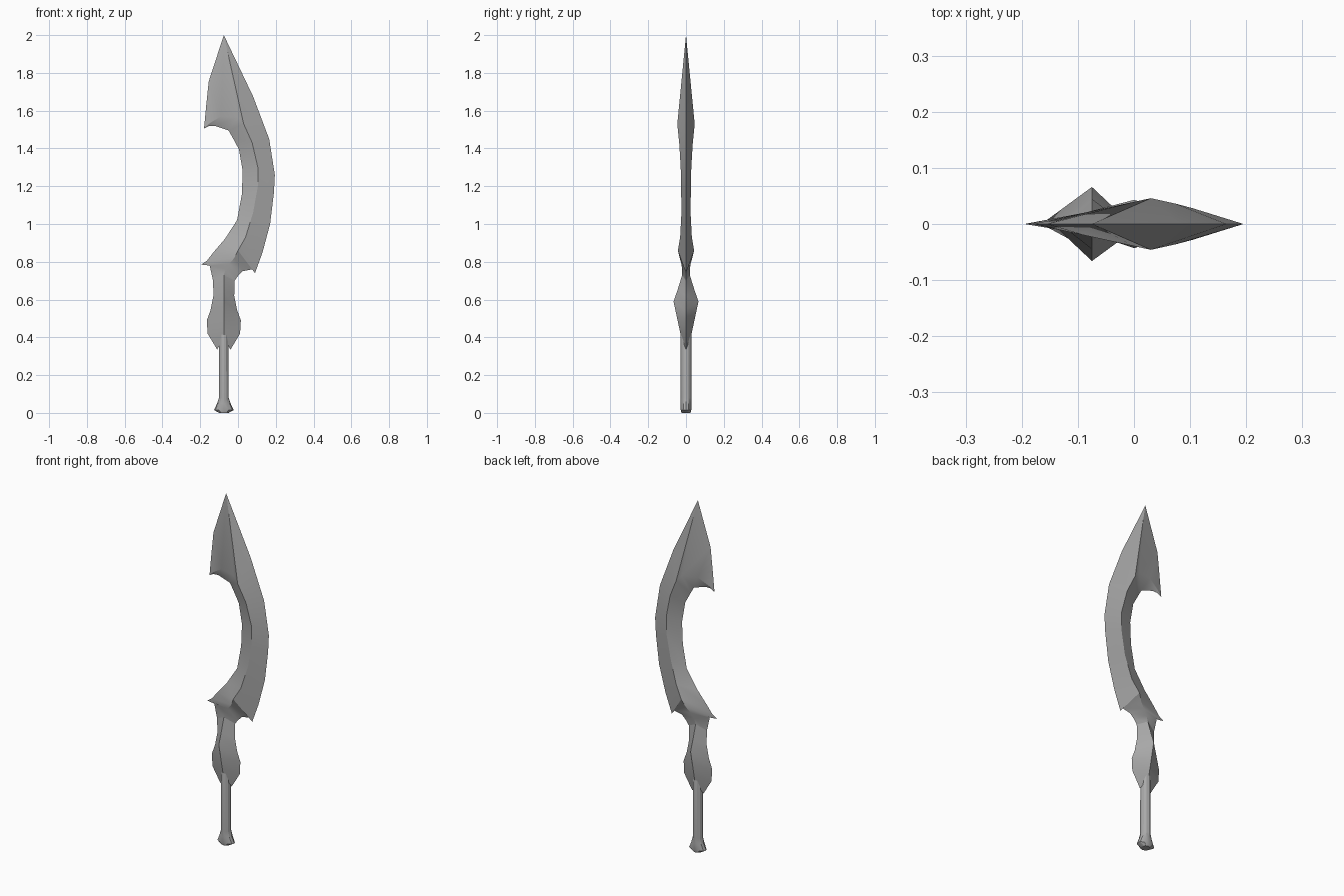
import bpy
import bmesh
import math

AXIS_X = -0.075  # centre line of the grip and guard

cube = bpy.data.objects.get("Cube")
if cube:
    bpy.data.objects.remove(cube)

steel = bpy.data.materials.new("grey_steel")
steel.use_nodes = True
steel_colour = (0.4, 0.4, 0.4, 1)
steel.diffuse_color = steel_colour
steel.node_tree.nodes["Principled BSDF"].inputs["Base Color"].default_value = steel_colour


def finish(name, bm):
    """Weld the mesh, make it an object, and shade it with sharp creases."""
    bmesh.ops.remove_doubles(bm, verts=bm.verts[:], dist=0.0005)
    bmesh.ops.recalc_face_normals(bm, faces=bm.faces[:])
    mesh = bpy.data.meshes.new(name)
    bm.to_mesh(mesh)
    bm.free()
    mesh.materials.append(steel)
    obj = bpy.data.objects.new(name, mesh)
    bpy.context.collection.objects.link(obj)
    bpy.ops.object.select_all(action="DESELECT")
    obj.select_set(True)
    bpy.context.view_layer.objects.active = obj
    bpy.ops.object.shade_smooth_by_angle(angle=math.radians(25))
    return obj


def add_face(bm, points):
    """Add a face, skipping corners that repeat."""
    unique = []
    for point in points:
        if point not in unique:
            unique.append(point)
    if len(unique) > 2:
        bm.faces.new([bm.verts.new(point) for point in unique])


def ridged_loft(name, rows):
    """Loft diamond sections: two sharp edges with a raised ridge on each side."""
    bm = bmesh.new()
    rings = []
    for inner, (ridge_x, ridge_z, thick), outer in rows:
        rings.append([
            (inner[0], 0, inner[1]),
            (ridge_x, -thick, ridge_z),
            (outer[0], 0, outer[1]),
            (ridge_x, thick, ridge_z),
        ])
    for upper, lower in zip(rings, rings[1:]):
        for i in range(4):
            j = (i + 1) % 4
            add_face(bm, [upper[i], upper[j], lower[j], lower[i]])
    for ring in (rings[0], rings[-1]):
        add_face(bm, ring)
    return finish(name, bm)


# Blade sections from the hook round the tip and down: inner edge, ridge, outer edge
hook = (-0.18, 1.505)
tip = (AXIS_X, 2)
shoulder = (0.03, 1.53, 0.046)
blade_rows = [
    (hook, (*hook, 0), hook),
    ((-0.155, 1.518), (-0.155, 1.53), (-0.168, 1.63)),
    ((-0.125, 1.52), (-0.09, 1.57), (-0.155, 1.755)),
    ((-0.05, 1.495), (0, 1.565), tip),
    ((-0.03, 1.46), shoulder, tip),
    ((-0.03, 1.46), shoulder, (0.08, 1.675)),
    ((0.005, 1.395), (0.075, 1.43, 0.036), (0.165, 1.45)),
    ((0.025, 1.28), (0.105, 1.3, 0.028), (0.195, 1.26)),
    ((0.02, 1.155), (0.105, 1.2, 0.026), (0.19, 1.165)),
    ((-0.005, 1.02), (0.08, 1.06, 0.024), (0.17, 1)),
    ((-0.07, 0.92), (0.04, 0.93, 0.031), (0.13, 0.85)),
    ((-0.13, 0.85), (0, 0.86, 0.043), (0.09, 0.74)),
    ((-0.165, 0.805), (-0.02, 0.82, 0.033), (0.075, 0.76)),
    ((-0.195, 0.785), (-0.045, 0.79, 0.025), (0.025, 0.75)),
    ((-0.15, 0.78), (-0.065, 0.76, 0.02), (0, 0.725)),
]
# The hook ridge thickens evenly from the hook to the shoulder
blade_rows = [
    (a, r if len(r) == 3 else (*r, shoulder[2] * (r[0] - hook[0]) / (shoulder[0] - hook[0])), b)
    for a, r, b in blade_rows
]

# Symmetrical neck and guard: half width, edge height, ridge height, thickness
guard_rows = []
for half, edge_z, ridge_z, thick in [
    (0.057, 0.7, 0.73, 0.02),
    (0.055, 0.62, 0.65, 0.045),
    (0.07, 0.545, 0.59, 0.066),
    (0.09, 0.49, 0.51, 0.049),
    (0.086, 0.42, 0.44, 0.034),
    (0.035, 0.335, 0.4, 0.025),
]:
    guard_rows.append((
        (AXIS_X - half, edge_z),
        (AXIS_X, ridge_z, thick),
        (AXIS_X + half, edge_z),
    ))

ridged_loft("blade", blade_rows + guard_rows[:1])
ridged_loft("neck_and_guard", guard_rows)

# Round grip flaring into a flat, wide pommel: height, half width, half depth
SIDES = 12
grip = bmesh.new()
loops = []
for z, wide, deep in [
    (0.45, 0.018, 0.02),
    (0.42, 0.025, 0.028),
    (0.08, 0.026, 0.028),
    (0.05, 0.036, 0.028),
    (0.015, 0.052, 0.028),
    (0, 0.025, 0.024),
]:
    loop = []
    for i in range(SIDES):
        angle = math.tau * i / SIDES
        loop.append(grip.verts.new((AXIS_X + wide * math.cos(angle), deep * math.sin(angle), z)))
    loops.append(loop)
for upper, lower in zip(loops, loops[1:]):
    for i in range(SIDES):
        j = (i + 1) % SIDES
        grip.faces.new((upper[i], upper[j], lower[j], lower[i]))
grip.faces.new(loops[0])
grip.faces.new(loops[-1])
finish("grip", grip)
